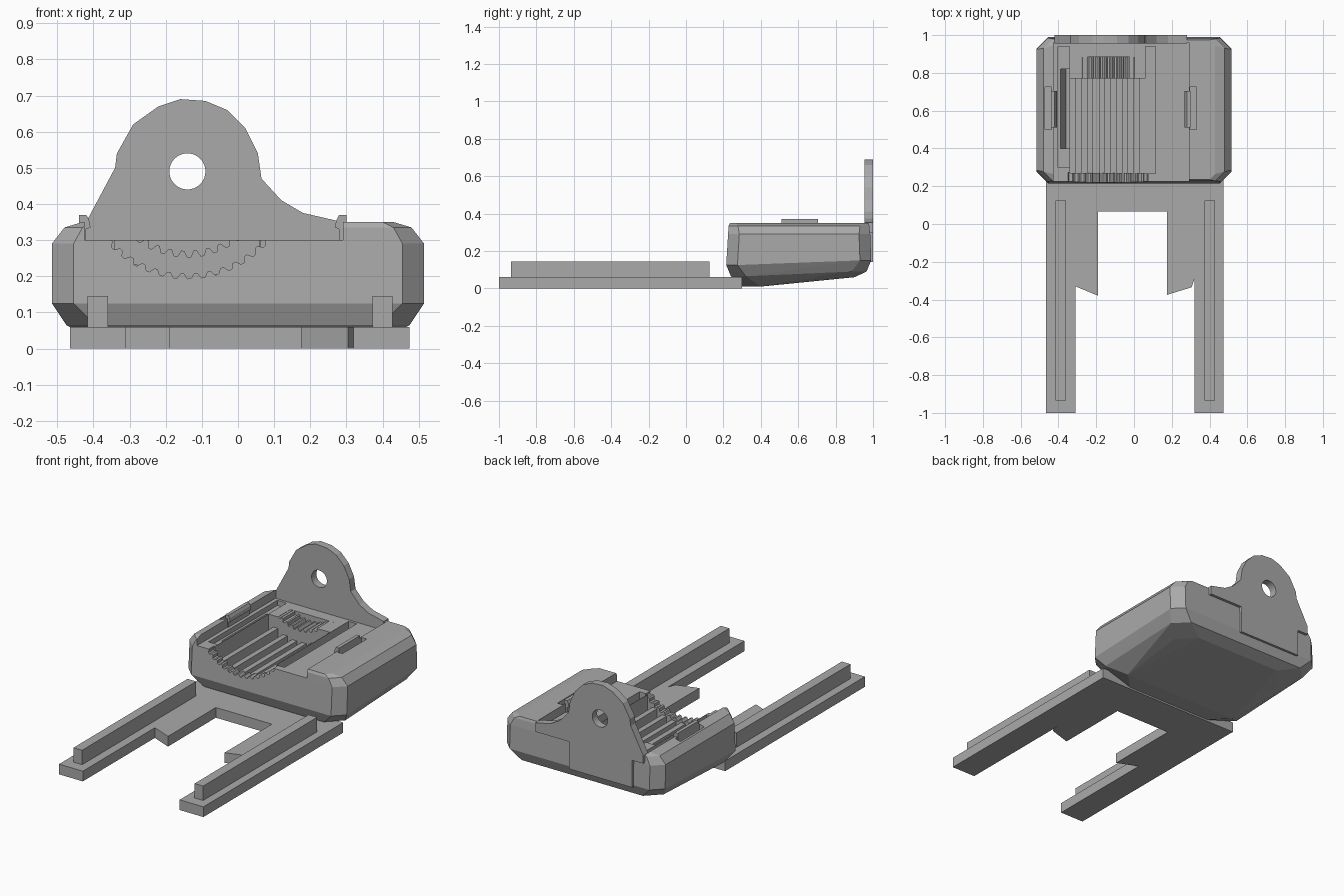
import bpy, bmesh, math
from mathutils import Matrix

if "Cube" in bpy.data.objects:
    bpy.data.objects.remove(bpy.data.objects["Cube"], do_unlink=True)

grey = bpy.data.materials.new("plain grey")
grey.use_nodes = True
grey.diffuse_color = (0.4, 0.4, 0.4, 1)
grey.node_tree.nodes["Principled BSDF"].inputs["Base Color"].default_value = (0.4, 0.4, 0.4, 1)

AXIS_X, AXIS_Z = -0.14, 0.49   # shared axis of the wheel trough and bracket hole
MIRROR_X = -0.07               # middle of the recess


def finish(name, bm):
    bmesh.ops.recalc_face_normals(bm, faces=bm.faces)
    mesh = bpy.data.meshes.new(name)
    bm.to_mesh(mesh)
    bm.free()
    mesh.materials.append(grey)
    obj = bpy.data.objects.new(name, mesh)
    bpy.context.collection.objects.link(obj)
    return obj


def prism(name, outline, lo, hi, upright=True):
    """Extrude an x-z outline along y, or an x-y outline along z."""
    bm = bmesh.new()
    verts = [bm.verts.new((u, lo, v) if upright else (u, v, lo)) for u, v in outline]
    face = bm.faces.new(verts)
    out = bmesh.ops.extrude_face_region(bm, geom=[face])["geom"]
    shift = (0, hi - lo, 0) if upright else (0, 0, hi - lo)
    bmesh.ops.translate(bm, vec=shift, verts=[g for g in out if isinstance(g, bmesh.types.BMVert)])
    return finish(name, bm)


def box(name, x0, x1, y0, y1, z0, z1):
    return prism(name, [(x0, z0), (x1, z0), (x1, z1), (x0, z1)], y0, y1)


def cut(target, cutter):
    mod = target.modifiers.new("cut", "BOOLEAN")
    mod.operation, mod.solver, mod.object = "DIFFERENCE", "EXACT", cutter
    cutter.hide_render = True
    bpy.context.view_layer.objects.active = target
    bpy.ops.object.modifier_apply(modifier=mod.name)
    bpy.data.objects.remove(cutter, do_unlink=True)


def flip(outline):
    return [(2 * MIRROR_X - x, z) for x, z in outline]


def toothed_wheel(name, r0, r1, teeth, y0, y1):
    pts = []
    for i in range(teeth * 4):
        a = math.tau * i / (teeth * 4)
        r = r1 if i % 4 < 2 else r0
        pts.append((AXIS_X + r * math.cos(a), AXIS_Z + r * math.sin(a)))
    return prism(name, pts, y0, y1)


# Forked base plate
base = prism("fork_base", [
    (-0.465, -1), (-0.31, -1), (-0.31, -0.33), (-0.19, -0.38), (-0.19, 0.065),
    (0.175, 0.065), (0.175, -0.375), (0.305, -0.335), (0.32, -0.29), (0.32, -1),
    (0.475, -1), (0.475, 0.3), (-0.465, 0.3)], 0, 0.06, upright=False)

# Rails on the fork legs
for name, x in (("right_rail", -0.388), ("left_rail", 0.4)):
    box(name, x - 0.028, x + 0.028, -0.935, 0.125, 0.055, 0.145)

# Rounded housing: hull of chamfered rings (half width, front y, back y, chamfer, front z, back z)
rings = [
    (0.43, 0.235, 0.975, 0.03, 0.35, 0.35),
    (0.48, 0.228, 0.98, 0.05, 0.335, 0.335),
    (0.515, 0.225, 0.985, 0.06, 0.29, 0.29),
    (0.515, 0.215, 0.99, 0.06, 0.125, 0.15),
    (0.475, 0.24, 0.965, 0.08, 0.065, 0.09),
    (0.38, 0.3, 0.9, 0.1, 0.01, 0.06),
]
bm = bmesh.new()
for w, y0, y1, c, zf, zb in rings:
    for s in (-1, 1):
        for x, y, z in ((w - c, y0, zf), (w, y0 + c, zf), (w, y1 - c, zb), (w - c, y1, zb)):
            bm.verts.new((s * x, y, z))
bmesh.ops.convex_hull(bm, input=bm.verts[:])
housing = finish("housing", bm)

# Shallow recess, open at the front
cut(housing, box("recess_cutter", -0.425, 0.29, 0.1, 0.96, 0.30, 0.6))

# Serrated front arc and smaller rear arc
cut(housing, toothed_wheel("front_arc_cutter", 0.283, 0.297, 48, 0.1, 0.272))
cut(housing, toothed_wheel("rear_arc_cutter", 0.22, 0.237, 40, 0.7, 0.885))

# Main trough with lengthwise ribs
ribs, half = 13, 0.2
step = 2 * half / ribs
trough = [(AXIS_X + half, 0.45), (AXIS_X - half, 0.45)]
for i in range(ribs):
    u = -half + i * step
    radius = 0.3 if i % 2 else 0.34
    z = AXIS_Z - math.sqrt(radius ** 2 - (u + step / 2) ** 2)
    trough += [(AXIS_X + u, z), (AXIS_X + u + step, z)]
# Merge shared step positions so the outline stays simple
trough = [p for i, p in enumerate(trough) if i == 0 or p != trough[i - 1]]
cut(housing, prism("trough_cutter", trough, 0.27, 0.77))

# Slots beside the trough
cut(housing, box("left_slot_cutter", 0.062, 0.115, 0.268, 0.94, 0.2, 0.45))
cut(housing, box("right_slot_cutter", -0.402, -0.342, 0.3, 0.94, 0.27, 0.45))
cut(housing, prism("slope_cutter", [(-0.402, 0.32), (-0.342, 0.32), (-0.342, 0.17), (-0.36, 0.17)],
                   0.4, 0.82))

# Snap clips with relief slots behind them
slot = [(-0.47, 0.30), (-0.437, 0.30), (-0.437, 0.45), (-0.47, 0.45)]
clip = [(-0.44, 0.29), (-0.42, 0.29), (-0.42, 0.33), (-0.408, 0.335), (-0.412, 0.355),
        (-0.42, 0.37), (-0.44, 0.37)]
for name, change in (("right_clip", list), ("left_clip", flip)):
    cut(housing, prism("clip_slot_cutter", change(slot), 0.5, 0.725))
    prism(name, change(clip), 0.51, 0.705)

# Rear bracket with its pivot hole and back pad
bracket = prism("rear_bracket", [
    (-0.42, 0.3), (-0.42, 0.35), (-0.34, 0.5), (-0.335, 0.54), (-0.29, 0.62), (-0.22, 0.67),
    (-0.16, 0.69), (-0.09, 0.685), (-0.03, 0.66), (0.02, 0.61), (0.055, 0.54), (0.065, 0.47),
    (0.12, 0.41), (0.18, 0.375), (0.28, 0.352), (0.28, 0.3), (0.06, 0.3), (0.06, 0.14),
    (-0.35, 0.14), (-0.35, 0.3)], 0.955, 1.0)
hole = [(AXIS_X + 0.05 * math.cos(math.tau * i / 32), AXIS_Z + 0.05 * math.sin(math.tau * i / 32))
        for i in range(32)]
cut(bracket, prism("hole_cutter", hole, 0.9, 1.1))
